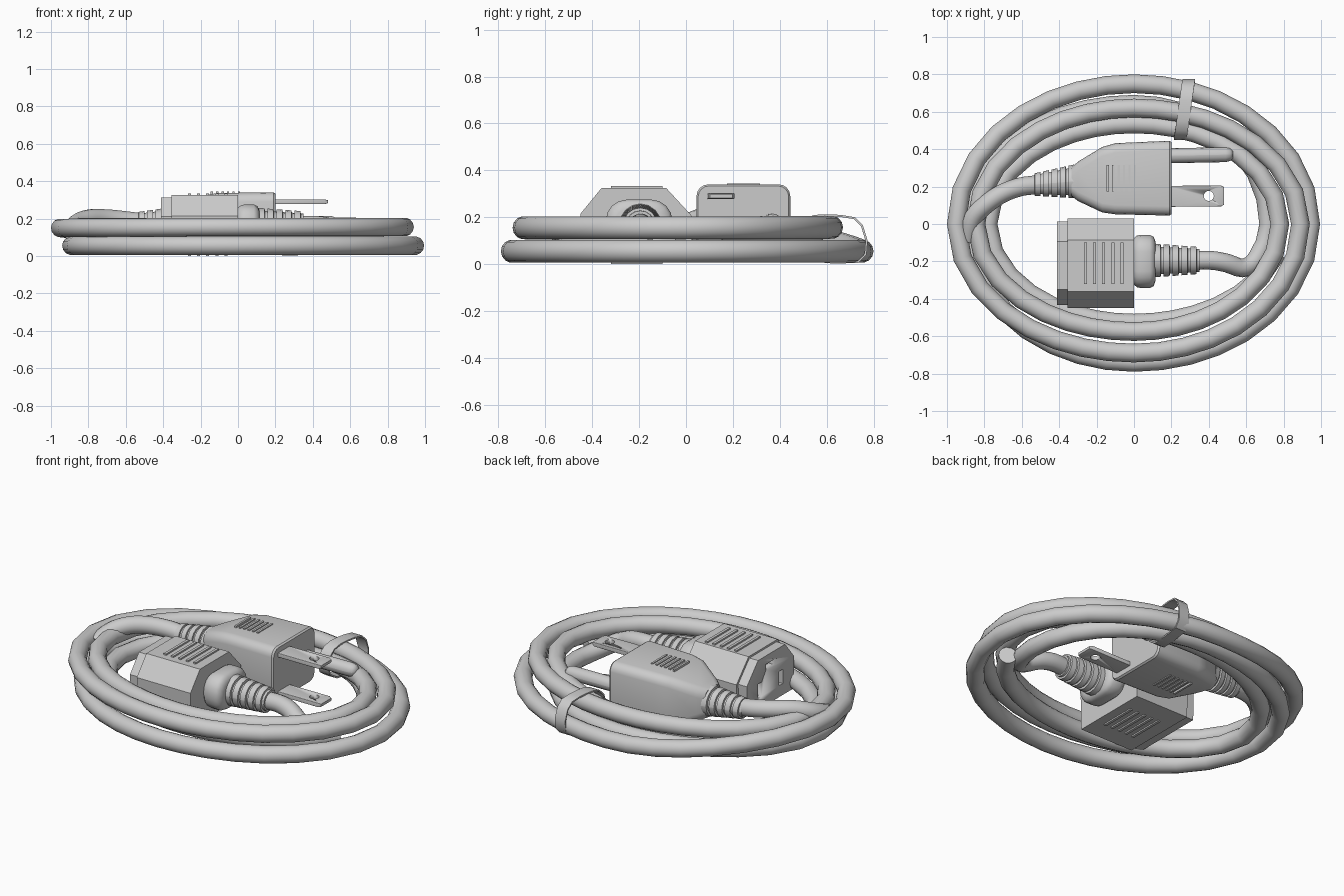
import bpy, bmesh, math
from mathutils import Vector

if "Cube" in bpy.data.objects:
    bpy.data.objects.remove(bpy.data.objects["Cube"])


def finish(name, bm, angle=35):
    bmesh.ops.recalc_face_normals(bm, faces=bm.faces)
    me = bpy.data.meshes.new(name)
    bm.to_mesh(me)
    bm.free()
    ob = bpy.data.objects.new(name, me)
    bpy.context.collection.objects.link(ob)
    bpy.ops.object.select_all(action='DESELECT')
    ob.select_set(True)
    bpy.context.view_layer.objects.active = ob
    bpy.ops.object.shade_smooth_by_angle(angle=math.radians(angle))
    return ob


def skin(name, rings, angle=35, closed=False):
    """Bridge equal-length rings of points; cap the ends unless closed."""
    bm = bmesh.new()
    vs = [[bm.verts.new(p) for p in r] for r in rings]
    n = len(vs[0])
    pairs = list(zip(vs, vs[1:])) + ([(vs[-1], vs[0])] if closed else [])
    for a, b in pairs:
        for i in range(n):
            bm.faces.new((a[i], a[(i + 1) % n], b[(i + 1) % n], b[i]))
    if not closed:
        bm.faces.new(vs[0])
        bm.faces.new(vs[-1])
    return finish(name, bm, angle)


def round_rect(x, yc, zc, hy, hz, r, k=4):
    """Rounded rectangle in the yz plane."""
    pts = []
    for i, (sy, sz) in enumerate(((1, 1), (-1, 1), (-1, -1), (1, -1))):
        for j in range(k + 1):
            a = math.pi / 2 * (i + (j + 0.02) / (k + 0.04))
            pts.append((x, yc + sy * (hy - r) + r * math.cos(a),
                        zc + sz * (hz - r) + r * math.sin(a)))
    return pts


def loft(name, sections, angle=35):
    return skin(name, [round_rect(*s) for s in sections], angle)


def box(name, c, size):
    bm = bmesh.new()
    bmesh.ops.create_cube(bm, size=1)
    for v in bm.verts:
        v.co = Vector(v.co[i] * size[i] + c[i] for i in range(3))
    return finish(name, bm)


def cut(ob, cutters):
    for c in cutters:
        c.hide_render = True
        m = ob.modifiers.new("cut", 'BOOLEAN')
        m.object, m.solver = c, 'EXACT'
        bpy.context.view_layer.objects.active = ob
        bpy.ops.object.modifier_apply(modifier=m.name)
        bpy.data.objects.remove(c)


def tube(name, pts, radius, sides=14):
    """Round tube swept along a path with an upright frame."""
    pts = [Vector(p) for p in pts]
    rings = []
    for i, p in enumerate(pts):
        t = (pts[min(i + 1, len(pts) - 1)] - pts[max(i - 1, 0)]).normalized()
        side = t.cross(Vector((0, 0, 1))).normalized()
        up = side.cross(t)
        rings.append([p + radius * (side * math.cos(a) + up * math.sin(a))
                      for a in (2 * math.pi * k / sides for k in range(sides))])
    return skin(name, rings, 50)


def smooth_path(pts, n=5):
    """Catmull-Rom through the points."""
    P = [Vector(p) for p in pts]
    P = [2 * P[0] - P[1]] + P + [2 * P[-1] - P[-2]]
    out = []
    for a, b, c, d in zip(P, P[1:], P[2:], P[3:]):
        for j in range(n):
            t = j / n
            out.append(0.5 * (2 * b + (c - a) * t + (2 * a - 5 * b + 4 * c - d) * t * t
                              + (3 * b - a - 3 * c + d) * t ** 3))
    return out + [P[-2]]


def relief(name, x0, x1, y0, y1, z, r0, r1, rings):
    """Tapered strain relief with raised rings."""
    secs = []
    for i in range(rings):
        for f, k in ((0, 1), (0.68, 1), (0.7, 0.84), (0.98, 0.84)):
            t = (i + f) / rings
            r = (r0 + (r1 - r0) * t) * k
            secs.append((x0 + (x1 - x0) * t, y0 + (y1 - y0) * t, z, r, r, r))
    return loft(name, secs)


# Coiled cable: (radius, height) at right, back, left, front of each turn
keys = [(.72, .055), (.64, .055), (.89, .055), (.74, .055),
        (.945, .055), (.75, .055), (.95, .15), (.69, .155),
        (.89, .155), (.62, .157), (.845, .155), (.575, .155),
        (.78, .155), (.535, .10), (.78, .06), (.53, .06), (.80, .06)]
path = smooth_path([(.33, -.195, .165), (.42, -.195, .165), (.50, -.21, .15),
                    (.58, -.235, .115), (.645, -.2, .085), (.70, -.1, .06)], 3)
STEPS = 8
for q, ((r0, z0), (r1, z1)) in enumerate(zip(keys, keys[1:])):
    for j in range(STEPS):
        f = math.pi / 2 * j / STEPS
        c2, s2 = math.cos(f) ** 2, math.sin(f) ** 2
        r = (c2 / r0 ** 2 + s2 / r1 ** 2) ** -0.5
        a = q * math.pi / 2 + f
        path.append(Vector((r * math.cos(a), r * math.sin(a), z0 * c2 + z1 * s2)))
tube("coiled_cable", path, 0.05)

# Lead from the plug into the coil
tube("plug_lead", smooth_path([(-.5, .21, .178), (-.6, .20, .19), (-.70, .165, .2),
                               (-.79, .105, .2), (-.86, .03, .175), (-.89, -.08, .13)]), 0.05)

# Wall plug
loft("plug_body", [(-.335, .225, .175, .075, .085, .05), (-.30, .228, .175, .105, .10, .05),
                   (-.17, .237, .175, .175, .152, .05), (-.10, .242, .175, .19, .162, .05),
                   (.19, .245, .175, .20, .165, .05), (.20, .245, .175, .193, .158, .045)])
relief("plug_strain_relief", -.32, -.545, .228, .21, .176, .09, .058, 5)
for label, z in (("upper", .29), ("lower", .06)):
    blade = loft(label + "_blade", [(.19, .148, z, .056, .0125, .003),
                                    (.465, .15, z, .056, .0125, .003),
                                    (.48, .15, z, .048, .008, .003)])
    bm = bmesh.new()
    bmesh.ops.create_cone(bm, cap_ends=True, segments=16, radius1=.027, radius2=.027, depth=.1)
    bmesh.ops.translate(bm, verts=bm.verts, vec=(.40, .15, z))
    cut(blade, [finish("hole_cutter", bm)])
loft("ground_pin", [(x, .365 + .02 * (x - .2), .175, r, r, r) for x, r in
                    ((.19, .04), (.49, .04), (.515, .034), (.53, .018))], 50)

# Appliance connector: housing with two chamfered upper corners
profile = [(-.445, .008), (.025, .008), (.03, .2), (-.085, .325), (-.36, .325), (-.45, .215)]


def housing(name, x0, x1, s):
    cy, cz = -.21, .165
    return skin(name, [[(x, cy + (y - cy) * s, cz + (z - cz) * s) for y, z in profile]
                       for x in (x0, x1)], 20)


housing("connector_body", -.355, .0, 1.0)
nose = housing("connector_nose", -.412, -.35, .93)
cut(nose, [box("ground_slot", (-.41, -.21, .245), (.08, .085, .035)),
           box("left_slot", (-.41, -.11, .13), (.08, .035, .085)),
           box("right_slot", (-.41, -.31, .13), (.08, .035, .085))])
loft("connector_collar", [(-.01, -.2, .17, .115, .08, .07), (.015, -.2, .17, .138, .10, .085),
                          (.035, -.2, .17, .142, .105, .09), (.085, -.2, .17, .142, .105, .09),
                          (.105, -.2, .17, .132, .095, .085), (.115, -.2, .17, .105, .07, .068)], 50)
relief("connector_strain_relief", .11, .35, -.195, -.195, .167, .09, .072, 5)

# Grip ribs on the tops and undersides
for i in range(5):
    for label, z in (("top", .328), ("bottom", .006)):
        box(f"connector_{label}_rib_{i}", (-.26 + .049 * i, -.21, z), (.016, .22, .012))
for i in range(6):
    for label, z in (("top", .3375), ("bottom", .0125)):
        box(f"plug_{label}_rib_{i}", (-.14 + .029 * i, .245, z), (.012, .14, .012))

# Cable tie strapped round the back of the coil
strap = [(.45, .10), (.465, .16), (.50, .195), (.55, .21), (.60, .212), (.66, .21), (.72, .2),
         (.755, .165), (.775, .10), (.77, .04), (.735, .004), (.62, .003), (.52, .012), (.465, .05)]
rings = []
for i, (y, z) in enumerate(strap):
    (ya, za), (yb, zb) = strap[i - 1], strap[(i + 1) % len(strap)]
    n = Vector((0, zb - za, ya - yb)).normalized() * -.009
    c = Vector((.25 + (y - .47) * .14, y, z))
    w = Vector((.034, 0, 0))
    inner = c - n if (c - n - Vector((.27, .62, .1))).length < (c + n - Vector((.27, .62, .1))).length else c + n
    inner.z, c.z = max(inner.z, .006), max(c.z, 0)
    rings.append([c - w, c + w, inner + w, inner - w])
skin("cable_tie", rings, 40, closed=True)
